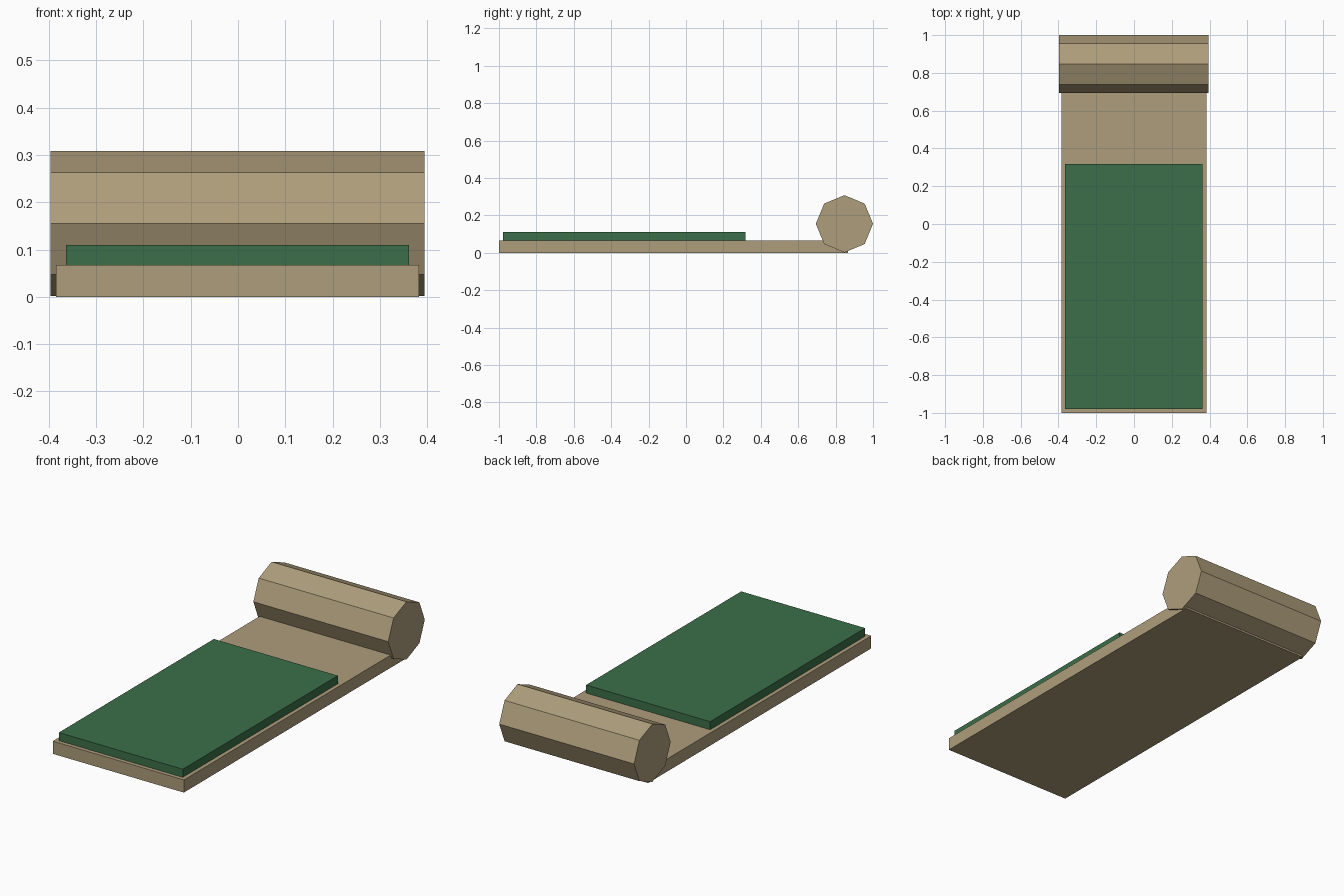
import bpy
import math
from mathutils import Matrix

if "Cube" in bpy.data.objects:
    bpy.data.objects.remove(bpy.data.objects["Cube"])


def material(name, rgb):
    m = bpy.data.materials.new(name)
    m.diffuse_color = (*rgb, 1.0)
    m.use_nodes = True
    m.node_tree.nodes["Principled BSDF"].inputs["Base Color"].default_value = m.diffuse_color
    return m


canvas = material("tan canvas", (0.423, 0.338, 0.198))
green = material("green blanket", (0.044, 0.156, 0.065))


def box(name, lo, hi, mat):
    bpy.ops.mesh.primitive_cube_add(size=1)
    ob = bpy.context.object
    ob.name = name
    size = [b - a for a, b in zip(lo, hi)]
    mid = [(a + b) / 2 for a, b in zip(lo, hi)]
    ob.data.transform(Matrix.Translation(mid) @ Matrix.Diagonal((*size, 1)))
    ob.data.materials.append(mat)
    return ob


# Flat ground mat
box("mat", (-0.385, -1.0, 0.0), (0.383, 0.867, 0.067), canvas)

# Blanket pad lying on the mat
box("blanket", (-0.364, -0.979, 0.06), (0.362, 0.318, 0.11), green)

# Eight-sided rolled end, points up and sideways
bpy.ops.mesh.primitive_cylinder_add(vertices=8, radius=0.153, depth=0.79)
roll = bpy.context.object
roll.name = "rolled_end"
roll.data.transform(Matrix.Translation((-0.001, 0.847, 0.155))
                    @ Matrix.Rotation(math.pi / 2, 4, 'Y'))
roll.data.materials.append(canvas)
